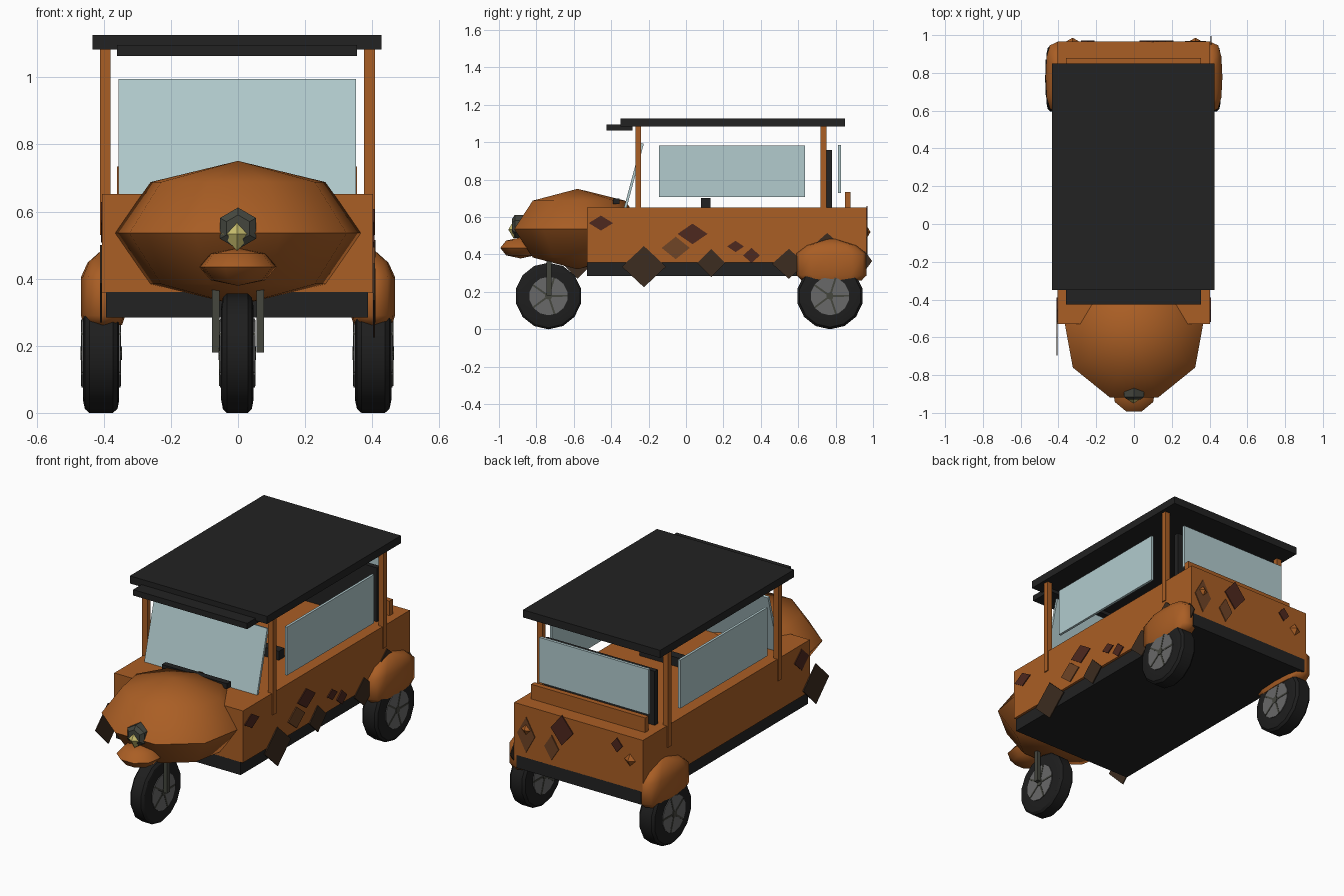
import bpy, bmesh, math
from mathutils import Matrix, Vector

if "Cube" in bpy.data.objects:
    bpy.data.objects.remove(bpy.data.objects["Cube"])


def mat(name, r, g, b):
    m = bpy.data.materials.new(name)
    m.diffuse_color = (r, g, b, 1)
    m.use_nodes = True
    m.node_tree.nodes["Principled BSDF"].inputs["Base Color"].default_value = m.diffuse_color
    return m


ORANGE = mat("orange_paint", .40, .112, .018)
BLACK = mat("black_trim", .016, .016, .016)
TYRE = mat("tyre_rubber", .013, .013, .013)
GLASS = mat("pale_glass", .445, .597, .617)
YELLOW = mat("lamp_yellow", .60, .53, .16)
METAL = mat("dark_metal", .058, .061, .048)
RIM = mat("rim_grey", .14, .14, .14)
RED = mat("dark_red_patch", .076, .021, .013)
BROWN = mat("brown_patch", .16, .058, .019)
DARK = mat("dark_brown_patch", .045, .025, .014)


def finish(bm, name, material, smooth=None):
    bmesh.ops.recalc_face_normals(bm, faces=bm.faces[:])
    me = bpy.data.meshes.new(name)
    bm.to_mesh(me)
    bm.free()
    me.materials.append(material)
    ob = bpy.data.objects.new(name, me)
    bpy.context.collection.objects.link(ob)
    if smooth:
        bpy.ops.object.select_all(action='DESELECT')
        ob.select_set(True)
        bpy.context.view_layer.objects.active = ob
        bpy.ops.object.shade_smooth_by_angle(angle=math.radians(smooth))
    return ob


def box(name, material, x, y, z, rot=None):
    """Box from (min, max) pairs, optionally turned about its centre."""
    bm = bmesh.new()
    size = [b - a for a, b in (x, y, z)]
    mid = Vector([(a + b) / 2 for a, b in (x, y, z)])
    m = Matrix.Translation(mid) @ (rot or Matrix()) @ Matrix.Diagonal((*size, 1))
    bmesh.ops.create_cube(bm, size=1, matrix=m)
    return finish(bm, name, material)


def ball(name, material, center, radii, segs, rings, smooth=60):
    bm = bmesh.new()
    m = Matrix.Translation(center) @ Matrix.Diagonal((*radii, 1))
    bmesh.ops.create_uvsphere(bm, u_segments=segs, v_segments=rings, radius=1, matrix=m)
    return finish(bm, name, material, smooth)


def loft(bm, rings):
    """Skin a list of equal-length point rings and cap both ends."""
    vs = [[bm.verts.new(p) for p in ring] for ring in rings]
    n = len(vs[0])
    for a, b in zip(vs, vs[1:]):
        for i in range(n):
            bm.faces.new((a[i], a[(i + 1) % n], b[(i + 1) % n], b[i]))
    bm.faces.new(vs[0])
    bm.faces.new(vs[-1])


def lathe_x(name, material, cx, cy, cz, profile, segs, smooth=None):
    """Turn (x, radius) pairs about an axis along x."""
    bm = bmesh.new()
    loft(bm, [[(cx + dx, cy + r * math.sin(2 * math.pi * i / segs),
                cz - r * math.cos(2 * math.pi * i / segs)) for i in range(segs)]
              for dx, r in profile])
    return finish(bm, name, material, smooth)


def patch(name, material, center, hw, hh, axis):
    """Thin diamond plate facing along x or y."""
    bm = bmesh.new()
    rings = []
    for d in (-.003, .003):
        ring = []
        for u, w in ((-hw, 0), (0, -hh), (hw, 0), (0, hh)):
            off = (d, u, w) if axis == 'x' else (u, d, w)
            ring.append(Vector(center) + Vector(off))
        rings.append(ring)
    loft(bm, rings)
    return finish(bm, name, material)


# Chassis and body tub
box("chassis", BLACK, (-.393, .388), (-.53, .965), (.285, .36))
box("body", ORANGE, (-.405, .402), (-.53, .965), (.358, .652))
box("rear_ledge", ORANGE, (-.36, .355), (.85, .88), (.64, .735))

# Roof with front visor
box("roof", BLACK, (-.433, .427), (-.35, .85), (1.083, 1.126))
box("roof_visor", BLACK, (-.36, .355), (-.425, -.285), (1.063, 1.096))

# Corner posts and side windows
for s, side in ((-1, "left"), (1, "right")):
    x = sorted((s * .378 - .002, s * .41 - .002))
    for y, end in ((-.255, "front"), (.735, "rear")):
        box(f"{end}_post_{side}", ORANGE, x, (y - .015, y + .015), (.53, 1.085))
    x = sorted((s * .395, s * .409))
    box(f"side_window_{side}", GLASS, x, (-.145, .635), (.708, .982))

# Slanted windscreen, rear window and seats
box("windscreen", GLASS, (-.356, .351), (-.288, -.274), (.625, 1.0),
    Matrix.Rotation(math.radians(-15), 4, 'X'))
box("rear_window", GLASS, (-.345, .34), (.813, .829), (.73, .985))
box("rear_seat_back", BLACK, (-.35, .345), (.752, .78), (.64, .958))
box("driver_seat_back", BLACK, (-.2, .2), (.08, .13), (.64, .703))

# Bonnet, nose mudguard and handlebar
ball("bonnet", ORANGE, (0, -.58, .536), (.374, .36, .215), 9, 4)
ball("nose_mudguard", ORANGE, (0, -.885, .435), (.117, .115, .056), 9, 4)
box("handlebar", BLACK, (-.205, .205), (-.39, -.355), (.67, .70))

# Headlamp housing and lens
bm = bmesh.new()
loft(bm, [[(r * math.cos(math.pi * (i / 3 + 1 / 6)), y, .55 + r * math.sin(math.pi * (i / 3 + 1 / 6)))
           for i in range(6)] for y, r in ((-.86, .062), (-.915, .062), (-.93, .04))])
finish(bm, "headlamp_housing", METAL)
ball("headlamp_lens", YELLOW, (-.003, -.92, .533), (.046, .03, .05), 4, 2, None)

# Wheels: tyre, rim discs and five spokes on each face
for name, cx, cy in (("front", -.002, -.735), ("rear_left", -.408, .77), ("rear_right", .403, .77)):
    hw = .048 if name == "front" else .054
    lathe_x(f"{name}_tyre", TYRE, cx, cy, .178,
            [(-hw, .105), (-hw, .14), (-hw * .9, .166), (-hw * .65, .178),
             (hw * .65, .178), (hw * .9, .166), (hw, .14), (hw, .105)], 14, 35)
    lathe_x(f"{name}_rim", RIM, cx, cy, .178, [(-hw - .004, .103), (hw + .004, .103)], 14)
    lathe_x(f"{name}_hub", METAL, cx, cy, .178, [(-hw - .008, .02), (hw + .008, .02)], 8)
    for k in range(5):
        a = 2 * math.pi * k / 5 + .3
        y, z = cy + .052 * math.sin(a), .178 + .052 * math.cos(a)
        box(f"{name}_spoke_{k}", METAL, (cx - hw - .006, cx + hw + .006),
            (y - .005, y + .005), (z - .05, z + .05), Matrix.Rotation(-a, 4, 'X'))

# Front fork legs
for s in (-1, 1):
    x = sorted((s * .055, s * .077))
    box("fork_leg_left" if s < 0 else "fork_leg_right", METAL, x, (-.747, -.72), (.18, .42))

# Bulging rear mudguards
for s, side in ((-1, "left"), (1, "right")):
    bm = bmesh.new()
    rings = []
    for z, k in ((.262, .86), (.29, 1), (.405, 1), (.448, .7), (.482, .12)):
        ring = []
        for i in range(12):
            c, n = math.cos(math.pi * i / 6), math.sin(math.pi * i / 6)
            ring.append((s * .402 + .066 * k * math.copysign(abs(c) ** .6, c),
                         .778 + .188 * k * math.copysign(abs(n) ** .8, n), z))
        rings.append(ring)
    loft(bm, rings)
    finish(bm, f"rear_mudguard_{side}", ORANGE, 50)

# Diamond patches on the right side: y, z, half width, half height
for i, (y, z, w, h, m) in enumerate((
        (-.455, .568, .065, .04, RED), (.035, .51, .08, .055, RED),
        (-.055, .435, .075, .06, BROWN), (-.225, .335, .118, .11, DARK),
        (.135, .355, .075, .075, DARK), (.265, .443, .045, .03, RED),
        (.35, .395, .045, .04, RED), (.55, .35, .09, .08, DARK),
        (.755, .44, .085, .075, DARK), (.955, .365, .04, .055, DARK))):
    patch(f"right_patch_{i}", m, (.404 + .0003 * i, y, z), w, h, 'x')

# Patches on the left side
patch("left_patch_front", RED, (-.406, -.455, .568), .065, .06, 'x')
patch("left_patch_corner", DARK, (-.408, -.58, .385), .115, .115, 'x')

# Patches on the tail: x, z, half width, half height
for i, (x, z, w, h, m) in enumerate((
        (.325, .49, .055, .10, BROWN), (.165, .46, .045, .07, BROWN),
        (.10, .575, .07, .085, RED), (-.245, .585, .035, .04, RED))):
    patch(f"tail_patch_{i}", m, (x, .967 + .0004 * i, z), w, h, 'y')

# Small faceted tail lamps
for s, side in ((-1, "left"), (1, "right")):
    ball(f"tail_lamp_{side}", ORANGE, (s * .325, .966, .52), (.035, .02, .035), 4, 2, None)
